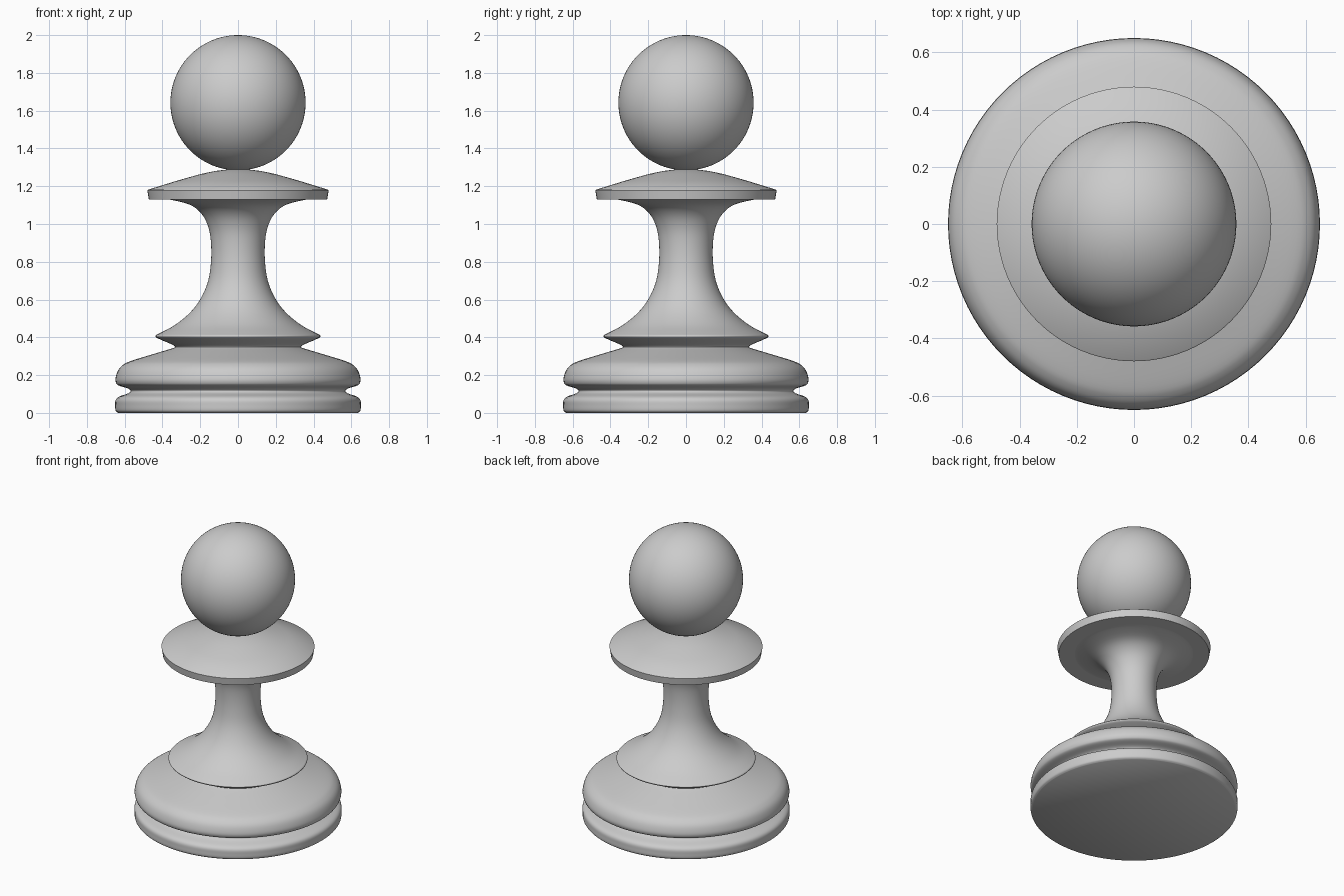
import bpy
import bmesh
import math
from mathutils import Vector

cube = bpy.data.objects.get("Cube")
if cube:
    bpy.data.objects.remove(cube, do_unlink=True)

SEGMENTS = 96

# One plain grey for the whole piece
grey = bpy.data.materials.new("plain grey")
grey.use_nodes = True
colour = (0.6, 0.6, 0.6, 1)
grey.diffuse_color = colour
grey.node_tree.nodes["Principled BSDF"].inputs["Base Color"].default_value = colour


def finish(obj, angle):
    """Apply the material and smooth shading with sharp creases."""
    obj.data.materials.append(grey)
    bpy.ops.object.select_all(action="DESELECT")
    obj.select_set(True)
    bpy.context.view_layer.objects.active = obj
    bpy.ops.object.shade_smooth_by_angle(angle=math.radians(angle))


def smooth_path(points, steps=5):
    """Catmull-Rom curve through (radius, height) points."""
    pts = [Vector(p) for p in points]
    pts = [2 * pts[0] - pts[1]] + pts + [2 * pts[-1] - pts[-2]]
    path = []
    for a, b, c, d in zip(pts, pts[1:], pts[2:], pts[3:]):
        for i in range(steps):
            t = i / steps
            path.append(0.5 * (2 * b + (c - a) * t + (2 * a - 5 * b + 4 * c - d) * t**2
                               + (3 * b - a - 3 * c + d) * t**3))
    return path + [pts[-2]]


def lathe(name, profile, angle=40):
    """Turn a (radius, height) profile around the z axis."""
    bm = bmesh.new()
    verts = [bm.verts.new((r, 0, z)) for r, z in profile]
    edges = [bm.edges.new(pair) for pair in zip(verts, verts[1:])]
    bmesh.ops.spin(bm, geom=verts + edges, axis=(0, 0, 1), cent=(0, 0, 0),
                   angle=math.tau, steps=SEGMENTS, use_duplicate=False)
    bmesh.ops.remove_doubles(bm, verts=bm.verts, dist=0.0005)
    bmesh.ops.recalc_face_normals(bm, faces=bm.faces)
    mesh = bpy.data.meshes.new(name)
    bm.to_mesh(mesh)
    bm.free()
    obj = bpy.data.objects.new(name, mesh)
    bpy.context.collection.objects.link(obj)
    finish(obj, angle)


# Base: foot ring, narrow groove and rounded upper ring
lathe("base", [(0, 0), (0.635, 0)] + smooth_path([
    (0.635, 0), (0.648, 0.012), (0.65, 0.04), (0.648, 0.068), (0.63, 0.086),
    (0.585, 0.102), (0.568, 0.115), (0.585, 0.13), (0.632, 0.145),
    (0.646, 0.16), (0.648, 0.185), (0.635, 0.225), (0.61, 0.253), (0.57, 0.274),
    (0.46, 0.308), (0.36, 0.338), (0.332, 0.348)], 4)[1:] + [(0, 0.348)])

# Stem: flared skirt with a rounded lip, slender neck, flare under the collar
lathe("stem", [(0, 0.342), (0.332, 0.342)] + smooth_path([
    (0.332, 0.348), (0.345, 0.36), (0.41, 0.388), (0.433, 0.4), (0.434, 0.411),
    (0.41, 0.424), (0.33, 0.468), (0.25, 0.535), (0.195, 0.61), (0.158, 0.7),
    (0.143, 0.8), (0.143, 0.9), (0.156, 0.98), (0.19, 1.05),
    (0.25, 1.1), (0.35, 1.127), (0.4, 1.131)], 4) + [(0, 1.131)])

# Collar: low cone with a thin bevelled rim
lathe("collar", [(0, 1.13), (0.472, 1.13), (0.48, 1.178), (0.476, 1.182),
                 (0.32, 1.23), (0.2, 1.264), (0.12, 1.281), (0.05, 1.289), (0, 1.29)])

# Head: a ball resting on the collar
bpy.ops.mesh.primitive_uv_sphere_add(segments=SEGMENTS, ring_count=48, radius=0.358,
                                     location=(0, 0, 1.642))
head = bpy.context.object
head.name = "head"
finish(head, 40)
